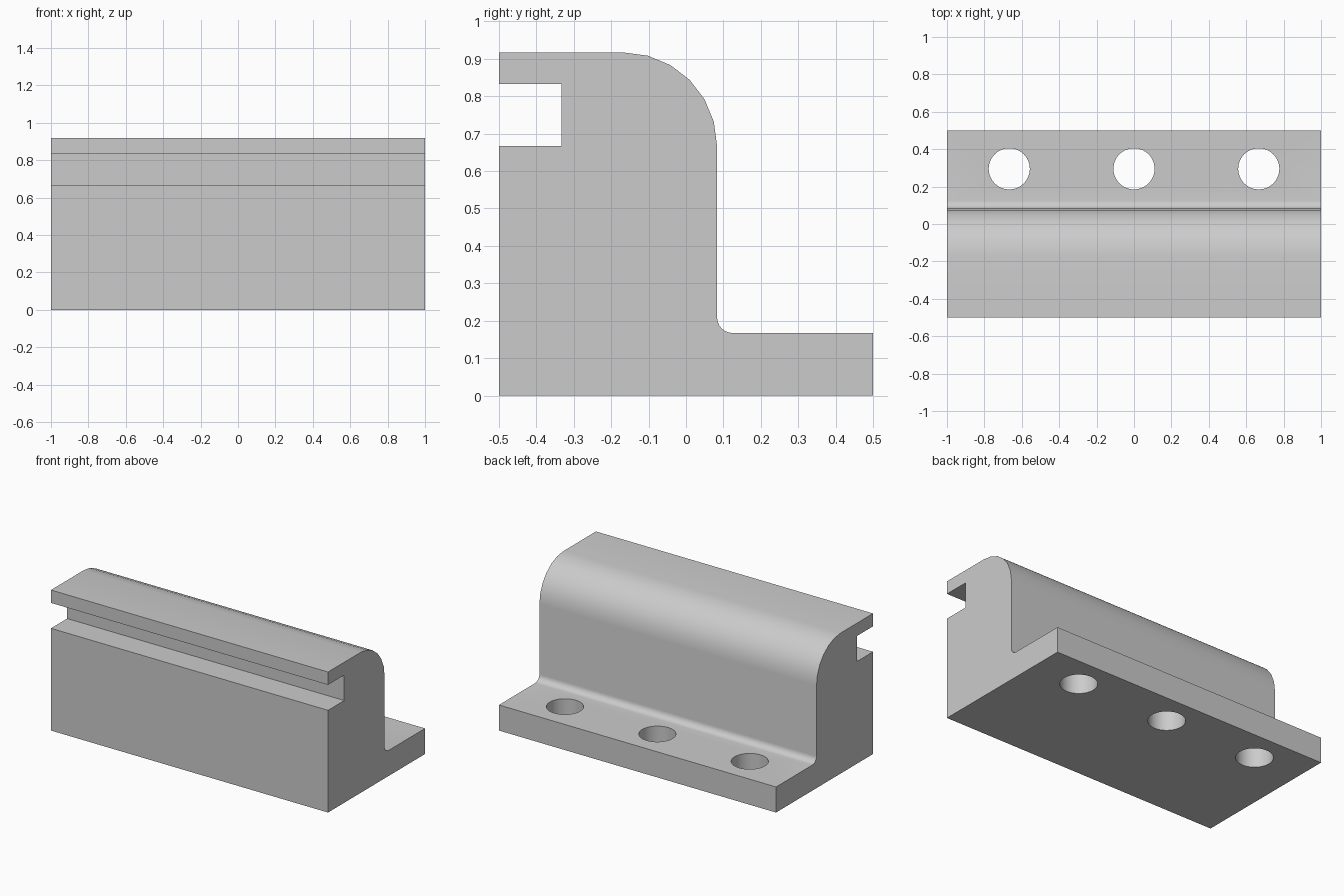
import bpy
import bmesh
from math import sin, cos, radians

cube = bpy.data.objects.get("Cube")
if cube:
    bpy.data.objects.remove(cube, do_unlink=True)

LENGTH, TOP, FLANGE_TOP, WALL = 2.0, 0.917, 0.167, 0.083
ROUND, FILLET = 0.25, 0.042

# Plain grey finish
grey = bpy.data.materials.new("plain grey")
grey.use_nodes = True
colour = (0.6, 0.6, 0.6, 1)
grey.diffuse_color = colour
grey.node_tree.nodes["Principled BSDF"].inputs["Base Color"].default_value = colour


def arc(cy, cz, r, start, end, steps):
    angles = [radians(start + (end - start) * i / steps) for i in range(steps + 1)]
    return [(cy + r * cos(a), cz + r * sin(a)) for a in angles]


# Side profile: base, flange, fillet, wall, rounded shoulder, front slot
profile = [(-0.5, 0), (0.5, 0), (0.5, FLANGE_TOP)]
profile += arc(WALL + FILLET, FLANGE_TOP + FILLET, FILLET, 270, 180, 6)
profile += arc(WALL - ROUND, TOP - ROUND, ROUND, 0, 90, 6)
profile += [(-0.5, TOP), (-0.5, 0.833), (-0.333, 0.833), (-0.333, 0.667), (-0.5, 0.667)]

# Extrude the profile along the length
bm = bmesh.new()
end = bm.faces.new([bm.verts.new((-LENGTH / 2, y, z)) for y, z in profile])
out = bmesh.ops.extrude_face_region(bm, geom=[end])
moved = [v for v in out["geom"] if isinstance(v, bmesh.types.BMVert)]
bmesh.ops.translate(bm, verts=moved, vec=(LENGTH, 0, 0))
bmesh.ops.recalc_face_normals(bm, faces=bm.faces)
mesh = bpy.data.meshes.new("slotted_rail")
bm.to_mesh(mesh)
bm.free()
mesh.materials.append(grey)
rail = bpy.data.objects.new("slotted_rail", mesh)
bpy.context.collection.objects.link(rail)

# Bolt holes through the flange
for x in (-0.667, 0, 0.667):
    bpy.ops.mesh.primitive_cylinder_add(vertices=48, radius=0.11, depth=0.6,
                                        location=(x, 0.295, 0.1))
    cutter = bpy.context.object
    cutter.name = "hole_cutter"
    cutter.data.materials.append(grey)
    cutter.hide_render = True
    hole = rail.modifiers.new("bolt_hole", 'BOOLEAN')
    hole.operation = 'DIFFERENCE'
    hole.solver = 'EXACT'
    hole.object = cutter
    bpy.ops.object.select_all(action='DESELECT')
    rail.select_set(True)
    bpy.context.view_layer.objects.active = rail
    bpy.ops.object.modifier_apply(modifier=hole.name)
    bpy.data.objects.remove(cutter, do_unlink=True)

# Smooth curves, crisp edges
bpy.ops.object.shade_smooth_by_angle(angle=radians(30))
